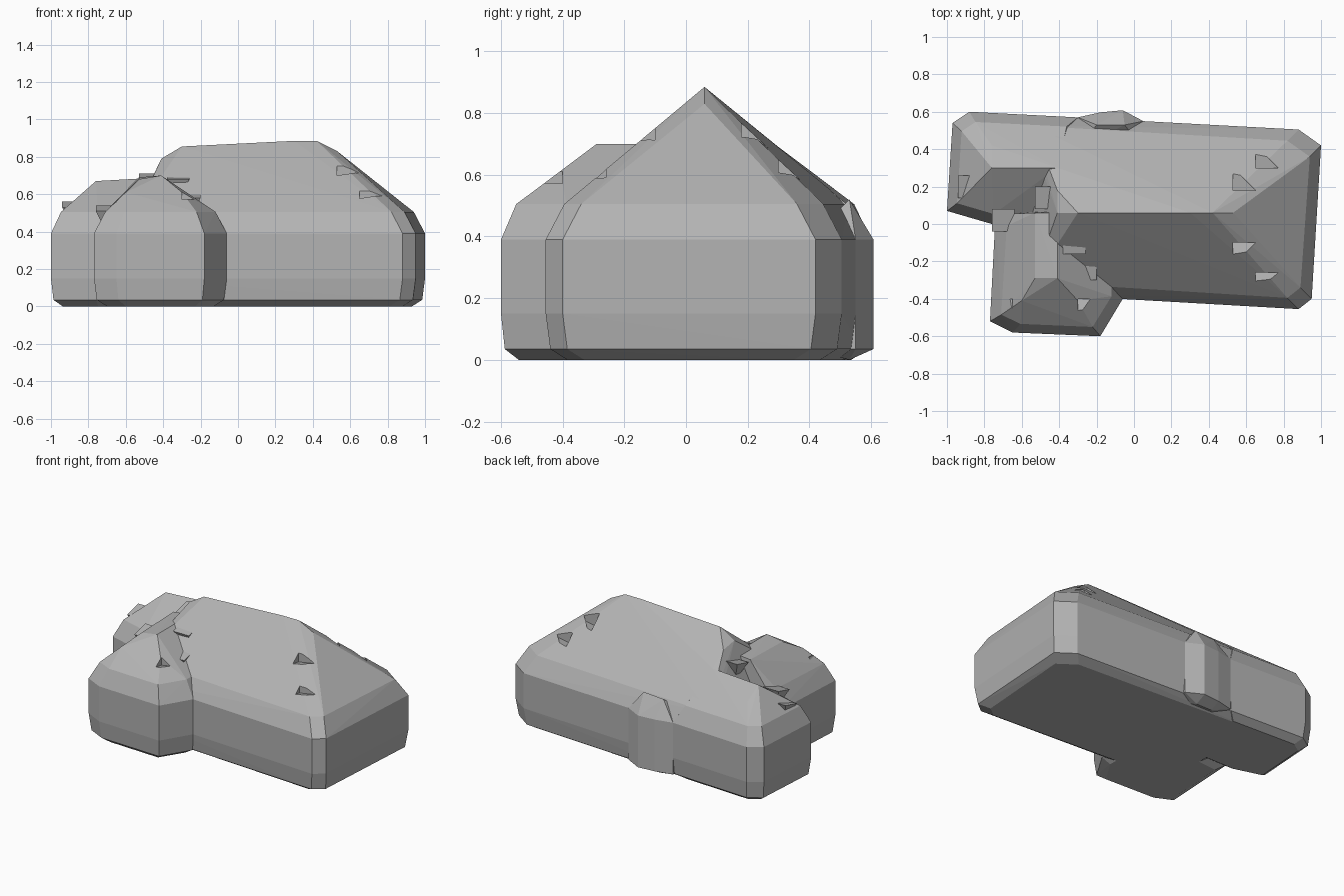
import bpy
import bmesh
from mathutils import Vector

cube = bpy.data.objects.get("Cube")
if cube:
    bpy.data.objects.remove(cube, do_unlink=True)

stone = bpy.data.materials.new("plain grey")
stone.use_nodes = True
grey = (0.45, 0.45, 0.45, 1)
stone.diffuse_color = grey
bsdf = stone.node_tree.nodes["Principled BSDF"]
bsdf.inputs["Base Color"].default_value = grey
bsdf.inputs["Roughness"].default_value = 0.8


def hull(name, points):
    """Convex flat-faced solid around the points."""
    bm = bmesh.new()
    for p in points:
        bm.verts.new(p)
    res = bmesh.ops.convex_hull(bm, input=bm.verts[:])
    junk = {g for g in res["geom_interior"] + res["geom_unused"]
            if isinstance(g, bmesh.types.BMVert)}
    bmesh.ops.delete(bm, geom=list(junk), context='VERTS')
    bmesh.ops.dissolve_limit(bm, angle_limit=0.01, verts=bm.verts[:], edges=bm.edges[:])
    bmesh.ops.recalc_face_normals(bm, faces=bm.faces[:])
    mesh = bpy.data.meshes.new(name)
    bm.to_mesh(mesh)
    bm.free()
    mesh.materials.append(stone)
    obj = bpy.data.objects.new(name, mesh)
    bpy.context.collection.objects.link(obj)
    return obj


def block(name, outline, roof):
    """Walls with a worn foot and eaves, closed by the roof points."""
    mid = sum((Vector(p) for p in outline), Vector((0, 0))) / len(outline)
    points = list(roof)
    for z, inset in ((0, 0.07), (0.035, 0.015), (0.15, 0), (0.39, 0), (0.505, 0.06)):
        for p in outline:
            v = Vector(p)
            d = mid - v
            step = Vector((max(-1, min(1, 3 * d.x)), max(-1, min(1, 3 * d.y)))) * inset
            points.append((v.x + step.x, v.y + step.y, z))
    return hull(name, points)


def combine(target, other, operation):
    mod = target.modifiers.new(other.name, 'BOOLEAN')
    mod.operation = operation
    mod.solver = 'EXACT'
    mod.object = other
    bpy.context.view_layer.objects.active = target
    bpy.ops.object.modifier_apply(modifier=mod.name)
    bpy.data.objects.remove(other, do_unlink=True)


# Main hall with its long ridge and sloping ends
house = block("house",
              [(-.6, .585), (.88, .505), (1, .42), (.95, -.4), (.88, -.455), (-.06, -.4), (-.6, -.37)],
              [(-.41, .06, .79), (-.41, .18, .77), (-.41, .3, .69), (-.3, .06, .855),
               (.3, .06, .885), (.42, .06, .885), (.53, .06, .83)])

# Lower end of the hall
end = block("end_bay",
            [(-.97, .54), (-.88, .6), (-.3, .57), (-.3, 0), (-.76, 0), (-1, .07)],
            [(-.76, .3, .67), (-.41, .3, .69), (-.76, .42, .6)])

# Front wing with a lower ridge
wing = block("front_wing",
             [(-.77, -.52), (-.65, -.58), (-.18, -.6), (-.06, -.4), (-.06, .1), (-.74, .05)],
             [(-.6, -.41, .61), (-.3, -.41, .61), (-.53, -.29, .68), (-.41, -.29, .7),
              (-.53, .06, .69), (-.41, .06, .7)])

# Buttress on the back wall
buttress = hull("buttress", [(x, y, z) for z in (.035, .39)
                             for x, y in ((-.3, .57), (-.18, .597), (-.06, .608), (.05, .55),
                                          (-.3, .4), (.05, .4))]
                + [(-.18, .53, 0), (-.06, .53, 0), (-.2, .53, .51), (-.05, .53, .52)])

for part in (end, wing, buttress):
    combine(house, part, 'UNION')

# Chipped notches along the hips: inner corner, floor height, direction
size = .12
for x, y, z, sx, sy in ((.53, .18, .67, 1, 1), (.65, .3, .57, 1, 1), (.53, -.1, .69, 1, -1),
                        (.65, -.26, .57, 1, -1), (-.3, -.4, .56, 1, -1), (-.65, -.4, .55, -1, -1)):
    floor = [(x, y, z), (x + sx * size, y, z + .02), (x, y + sy * size, z + .02)]
    notch = hull("notch", floor + [(a, b, 1) for a, b, c in floor])
    combine(house, notch, 'DIFFERENCE')

# Small broken lumps along the valleys
for i, (x, y, z) in enumerate(((-.26, -.24, .61), (-.32, -.1, .71), (-.47, .14, .71),
                               (-.88, .2, .56), (-.7, .02, .54))):
    r = .06
    lump = hull("lump", [(x - r, y - r, z - .03), (x + r, y - r, z - .03), (x + r, y + r, z),
                         (x - r, y + r, z), (x, y, z - .15)])
    combine(house, lump, 'UNION')

for poly in house.data.polygons:
    poly.use_smooth = False
    poly.material_index = 0
